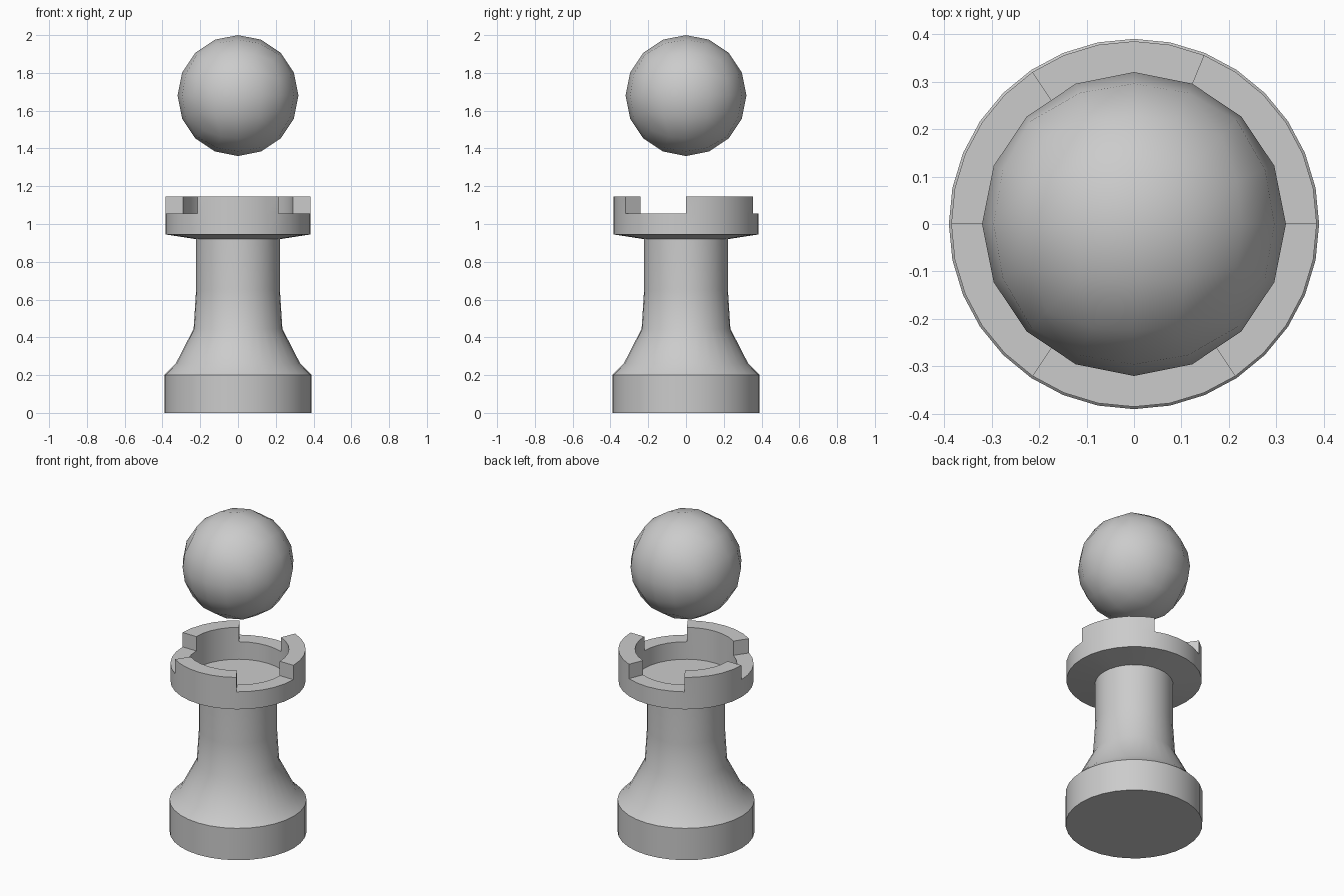
import bpy, bmesh, math
from mathutils import Vector

if "Cube" in bpy.data.objects:
    bpy.data.objects.remove(bpy.data.objects["Cube"])

SIDES = 32


def finish(name, bm):
    bmesh.ops.recalc_face_normals(bm, faces=bm.faces[:])
    mesh = bpy.data.meshes.new(name)
    bm.to_mesh(mesh)
    bm.free()
    obj = bpy.data.objects.new(name, mesh)
    bpy.context.collection.objects.link(obj)
    bpy.ops.object.select_all(action='DESELECT')
    obj.select_set(True)
    bpy.context.view_layer.objects.active = obj
    bpy.ops.object.shade_smooth_by_angle(angle=math.radians(30))
    return obj


def lathe(profile):
    """Revolve (radius, z) points about z; both ends are capped."""
    bm = bmesh.new()
    rings = []
    for r, z in profile:
        rings.append([bm.verts.new((r * math.cos(math.tau * i / SIDES),
                                    r * math.sin(math.tau * i / SIDES), z))
                      for i in range(SIDES)])
    for a, b in zip(rings, rings[1:]):
        for i in range(SIDES):
            j = (i + 1) % SIDES
            bm.faces.new((a[i], a[j], b[j], b[i]))
    bm.faces.new(rings[0])
    bm.faces.new(rings[-1])
    return bm


# Tower: base, flared stem, collar and recessed floor in one turned profile
RIM_Z = 1.055
bm = lathe([(0.39, 0), (0.39, 0.2), (0.33, 0.26), (0.235, 0.445), (0.222, 0.65),
            (0.222, 0.92), (0.385, 0.945), (0.385, RIM_Z), (0.29, RIM_Z), (0.29, 0.945)])

# Battlements: raise three runs of rim faces (start, end segment)
for start, end in ((0, 6), (11, 16), (21, 27)):
    faces = []
    for f in bm.faces:
        c = f.calc_center_median()
        seg = (math.atan2(c.y, c.x) % math.tau) / math.tau * SIDES
        if all(abs(v.co.z - RIM_Z) < 1e-4 for v in f.verts) and start < seg < end:
            faces.append(f)
    new = bmesh.ops.extrude_face_region(bm, geom=faces)["geom"]
    verts = [g for g in new if isinstance(g, bmesh.types.BMVert)]
    bmesh.ops.translate(bm, verts=verts, vec=(0, 0, 0.09))
    old = [f for f in faces if f.is_valid]
    if old:
        bmesh.ops.delete(bm, geom=old, context='FACES')
finish("tower", bm)

# Floating ball: evenly divided cube rounded into a sphere
bm = bmesh.new()
bmesh.ops.create_cube(bm, size=2)
bmesh.ops.subdivide_edges(bm, edges=bm.edges[:], cuts=3, use_grid_fill=True)
for v in bm.verts:
    p = Vector([math.tan(c * math.pi / 4) for c in v.co])
    v.co = p.normalized() * 0.32 + Vector((0, 0, 1.68))
ball = finish("ball", bm)
ball.data.polygons.foreach_set("use_smooth", [True] * len(ball.data.polygons))
